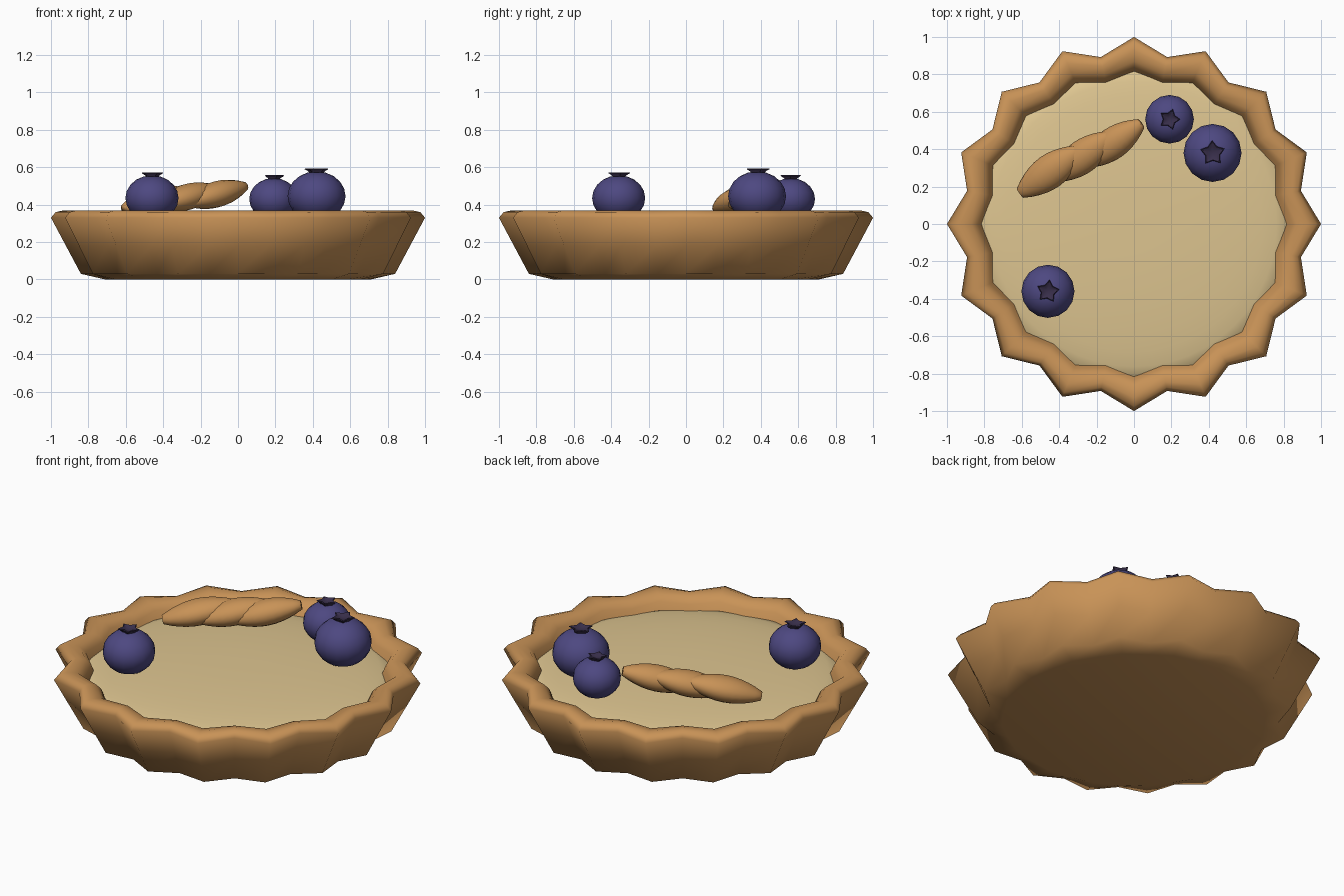
import bpy, bmesh
from math import sin, cos, pi, radians
from mathutils import Vector, Matrix

cube = bpy.data.objects.get("Cube")
if cube:
    bpy.data.objects.remove(cube, do_unlink=True)


def material(name, rgb):
    m = bpy.data.materials.new(name)
    m.use_nodes = True
    m.diffuse_color = (*rgb, 1)
    bsdf = m.node_tree.nodes["Principled BSDF"]
    bsdf.inputs["Base Color"].default_value = (*rgb, 1)
    bsdf.inputs["Roughness"].default_value = 0.8
    return m


CRUST = material("baked crust", (0.58, 0.29, 0.095))
CREAM = material("custard cream", (0.73, 0.56, 0.28))
BERRY = material("berry blue", (0.075, 0.065, 0.22))
CROWN = material("berry crown purple", (0.04, 0.028, 0.07))


def loft(name, rings, sides, mat, close_start=True, close_end=True, angle=60):
    """Skin rings of (point radius, valley radius, height); sides alternate."""
    bm = bmesh.new()
    loops = []
    for tip, valley, z in rings:
        loop = []
        for i in range(sides):
            a = 2 * pi * i / sides
            r = valley if i % 2 else tip
            loop.append(bm.verts.new((r * cos(a), r * sin(a), z)))
        loops.append(loop)
    for low, high in zip(loops, loops[1:]):
        for i in range(sides):
            j = (i + 1) % sides
            bm.faces.new((low[i], low[j], high[j], high[i]))
    if close_start:
        bm.faces.new(loops[0][::-1])
    if close_end:
        bm.faces.new(loops[-1])
    bmesh.ops.recalc_face_normals(bm, faces=bm.faces)
    mesh = bpy.data.meshes.new(name)
    bm.to_mesh(mesh)
    bm.free()
    mesh.materials.append(mat)
    obj = bpy.data.objects.new(name, mesh)
    bpy.context.collection.objects.link(obj)
    bpy.ops.object.select_all(action="DESELECT")
    obj.select_set(True)
    bpy.context.view_layer.objects.active = obj
    bpy.ops.object.shade_smooth_by_angle(angle=radians(angle))
    return obj


# Fluted pastry shell: base, flared wall, rounded rim, inner wall
loft("pastry_shell", [
    (0.71, 0.70, 0.0), (0.84, 0.775, 0.03), (0.92, 0.84, 0.18),
    (1.0, 0.91, 0.33), (0.975, 0.89, 0.36), (0.93, 0.86, 0.37),
    (0.87, 0.815, 0.36), (0.835, 0.785, 0.33), (0.80, 0.75, 0.24)],
    32, CRUST)

# Gently domed filling
steps = 8
dome = []
for k in range(steps):
    t = k / steps
    r = 0.825 * cos(t * pi / 2)
    dome.append((r, r, 0.275 + 0.065 * sin(t * pi / 2)))
loft("custard_filling", [(0.80, 0.80, 0.24)] + dome, 48, CREAM)


# Berries with a five-pointed crown
def berry(label, x, y, z, radius, height, spin):
    rings = []
    for k in range(1, 10):
        a = pi * k / 10
        r = radius * sin(a)
        rings.append((r, r, -height * cos(a)))
    body = loft("berry_" + label, rings, 16, BERRY)
    body.location = (x, y, z)
    s = radius / 0.142
    crown = loft("berry_crown_" + label, [
        (0.032 * s, 0.028 * s, -0.012), (0.042 * s, 0.03 * s, 0.0),
        (0.062 * s, 0.038 * s, 0.012), (0.058 * s, 0.034 * s, 0.016),
        (0.03 * s, 0.022 * s, 0.006), (0.012 * s, 0.012 * s, 0.002)],
        10, CROWN, angle=40)
    crown.location = (x, y, z + height)
    crown.rotation_euler.z = radians(spin)


berry("front_right", -0.46, -0.36, 0.435, 0.142, 0.122, 10)
berry("back_left", 0.19, 0.56, 0.43, 0.13, 0.112, 0)
berry("left", 0.42, 0.38, 0.445, 0.155, 0.133, 20)


# Overlapping almonds, each a pointed spindle leaning on the last
def almond(label, center, heading, pitch, length, width, thickness):
    rings = []
    for k in range(1, 12):
        t = k / 12
        r = sin(pi * t) ** 0.8
        rings.append((r, r, t - 0.5))
    obj = loft("almond_" + label, rings, 16, CRUST)
    axis = Vector((cos(radians(heading)) * cos(radians(pitch)),
                   sin(radians(heading)) * cos(radians(pitch)),
                   sin(radians(pitch))))
    side = Vector((0, 0, 1)).cross(axis).normalized()
    up = axis.cross(side)
    frame = Matrix((up * thickness, side * width, axis * length)).transposed()
    obj.matrix_world = Matrix.Translation(center) @ frame.to_4x4()


almond("right", (-0.45, 0.28, 0.425), 36, 13, 0.48, 0.092, 0.07)
almond("middle", (-0.275, 0.36, 0.44), 36, 13, 0.47, 0.09, 0.07)
almond("left", (-0.115, 0.43, 0.455), 35, 13, 0.46, 0.085, 0.07)
